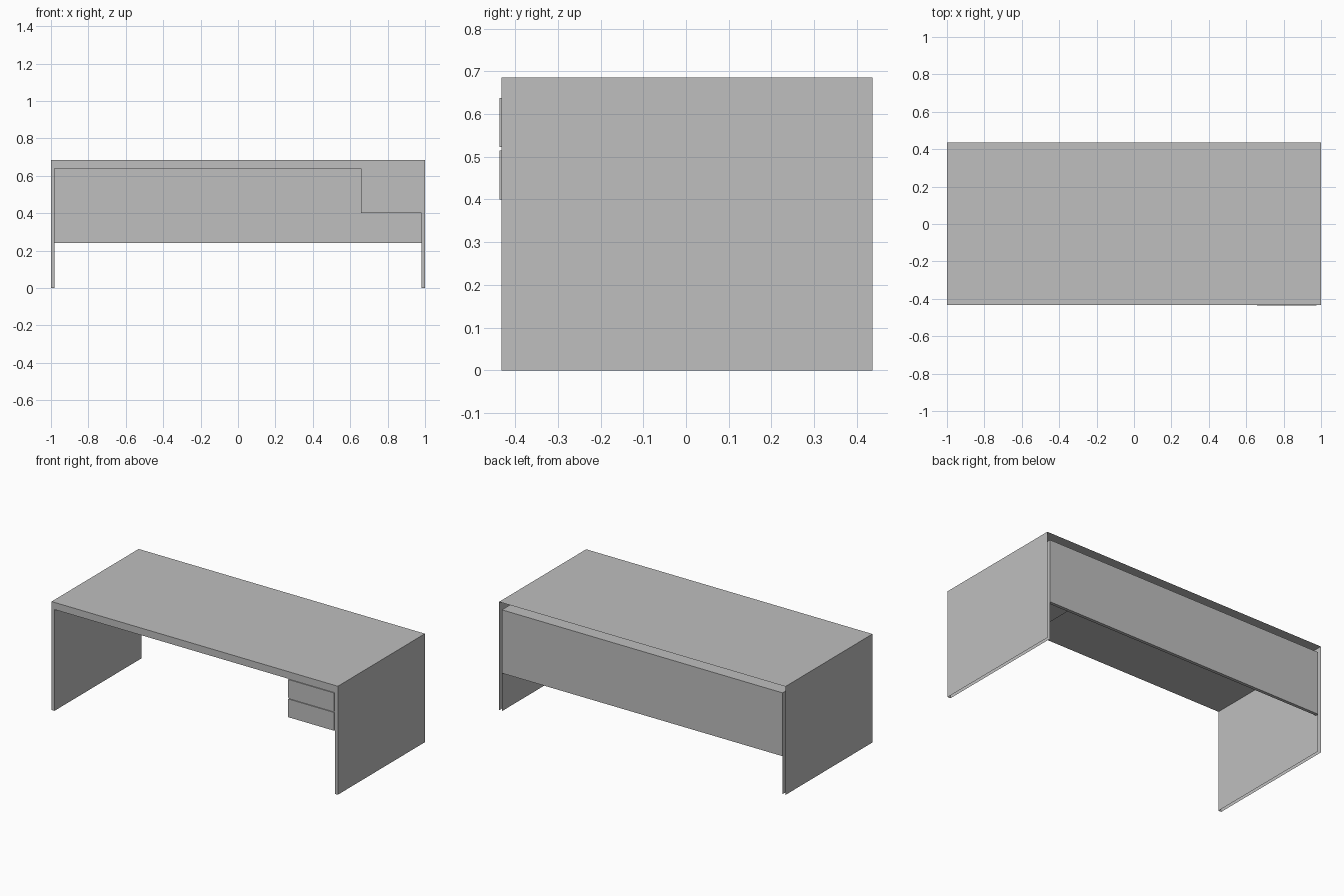
import bpy
import bmesh

cube = bpy.data.objects.get("Cube")
if cube:
    bpy.data.objects.remove(cube, do_unlink=True)

FRONT, BACK = -0.432, 0.437
TOP, UNDER, INNER = 0.685, 0.64, 0.98

grey = bpy.data.materials.new("light_grey")
grey.use_nodes = True
colour = (0.52, 0.52, 0.52, 1)
grey.diffuse_color = colour
grey.node_tree.nodes["Principled BSDF"].inputs["Base Color"].default_value = colour


def add_object(name, bm):
    mesh = bpy.data.meshes.new(name)
    bm.to_mesh(mesh)
    bm.free()
    mesh.materials.append(grey)
    obj = bpy.data.objects.new(name, mesh)
    bpy.context.collection.objects.link(obj)
    return obj


def box(name, x, y, z):
    bm = bmesh.new()
    bmesh.ops.create_cube(bm, size=1)
    for v in bm.verts:
        for axis, (low, high) in enumerate((x, y, z)):
            v.co[axis] = low if v.co[axis] < 0 else high
    return add_object(name, bm)


# Hollow top and side panels: one folded shell, open at the back and the feet
def folded_shell(name):
    bm = bmesh.new()

    def arch(half_width, height, y):
        points = ((-half_width, 0), (-half_width, height),
                  (half_width, height), (half_width, 0))
        return [bm.verts.new((x, y, z)) for x, z in points]

    outer_front, outer_back = arch(1, TOP, FRONT), arch(1, TOP, BACK)
    inner_front, inner_back = arch(INNER, UNDER, FRONT), arch(INNER, UNDER, BACK)
    # Outside, front edge and inside walls
    for a, b in ((outer_front, outer_back), (inner_front, outer_front),
                 (inner_back, inner_front)):
        for i in range(3):
            bm.faces.new((a[i], a[i + 1], b[i + 1], b[i]))
    return add_object(name, bm)


folded_shell("desk_top_and_sides")

# Modesty panel across the back
box("back_panel", (-INNER, INNER), (BACK - 0.02, BACK), (0.24, UNDER))

# Drawer pedestal with two thin drawer fronts
box("drawer_pedestal", (0.657, INNER), (FRONT + 0.001, BACK - 0.02), (0.40, UNDER))
for name, low, high in (("upper_drawer_front", 0.523, 0.638),
                        ("lower_drawer_front", 0.40, 0.515)):
    box(name, (0.657, 0.977), (-0.437, FRONT + 0.001), (low, high))
